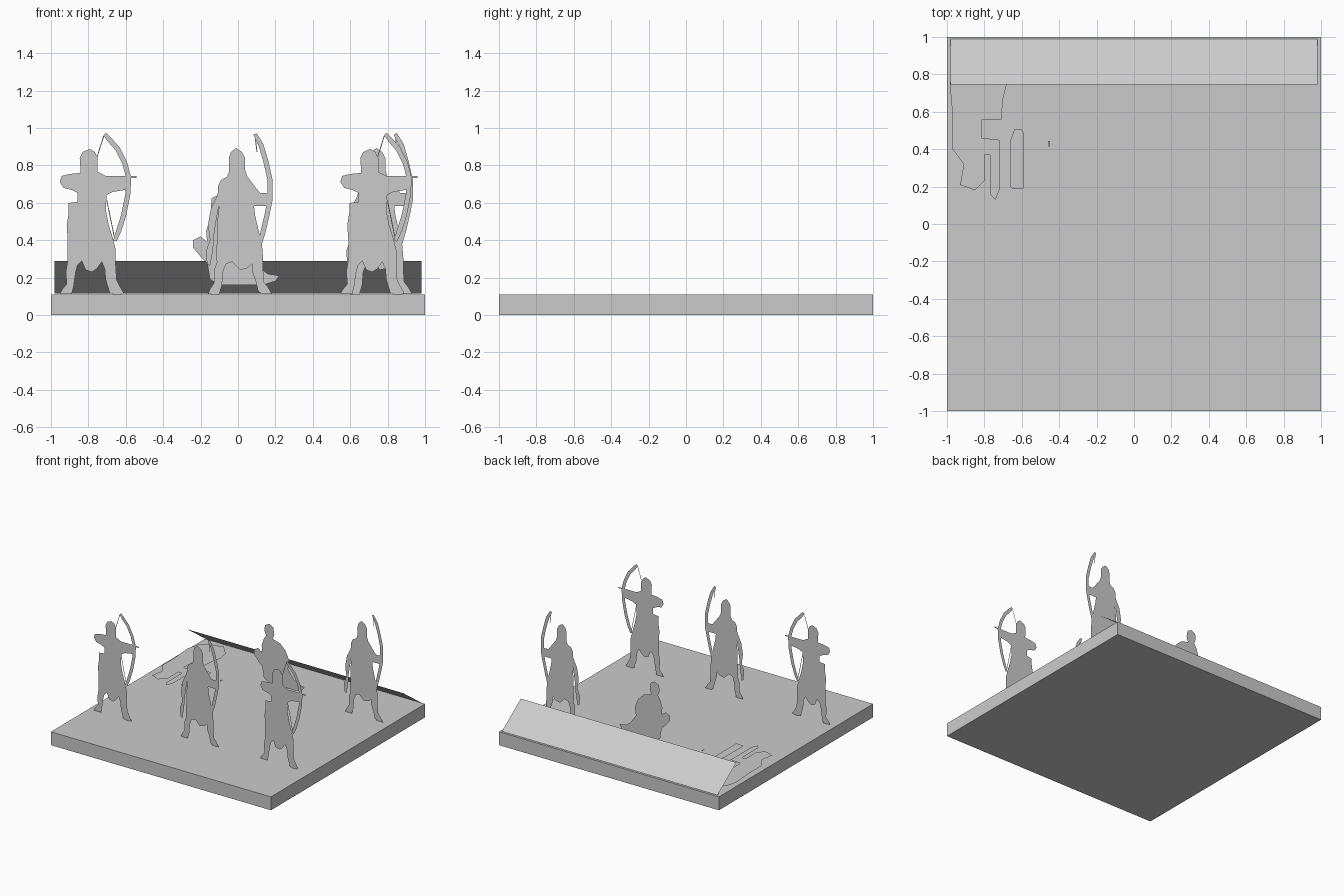
import bpy, bmesh
from mathutils import Vector

U = 187.0  # figure drawing units per model unit
grey = bpy.data.materials.new("light_grey")
grey.diffuse_color = (0.6, 0.6, 0.6, 1)


def make(name, polys):
    """Flat cut-out object from lists of 3D outlines."""
    bm = bmesh.new()
    for pts in polys:
        f = bm.faces.new([bm.verts.new(p) for p in pts])
        f.normal_update()
        if f.normal.y > 0.5 or f.normal.z < -0.5:
            f.normal_flip()
    bmesh.ops.triangulate(bm, faces=bm.faces[:], ngon_method='EAR_CLIP')
    me = bpy.data.meshes.new(name)
    bm.to_mesh(me)
    bm.free()
    me.materials.append(grey)
    ob = bpy.data.objects.new(name, me)
    bpy.context.collection.objects.link(ob)
    return ob


def ribbon(path, width):
    """Strip of constant width with narrower ends, as a closed outline."""
    p = [Vector(q) for q in path]
    left, right = [], []
    for i, q in enumerate(p):
        t = (p[min(i + 1, len(p) - 1)] - p[max(i - 1, 0)]).normalized()
        w = width * (0.7 if i in (0, len(p) - 1) else 1) / 2
        n = Vector((-t.y, t.x)) * w
        left.append(q + n)
        right.append(q - n)
    return left + right[::-1]


def standee(name, outlines, x, y):
    """Upright flat figure at x, y."""
    make(name, [[(x + p[0] / U, y, p[1] / U) for p in o] for o in outlines])


# base slab
bpy.ops.mesh.primitive_cube_add(size=1, location=(0, 0, 0.055))
base = bpy.context.object
base.name = "base_slab"
base.scale = (2, 2, 0.11)
base.data.materials.append(grey)

# leaning panel along the back
make("leaning_panel", [[(-0.98, 0.745, 0.29), (0.98, 0.745, 0.29),
                        (0.98, 0.99, 0.115), (-0.98, 0.99, 0.115)]])

# archer drawing the bow: body, bow, string, arrow
draw_body = [
    (-8, 166), (-15, 163), (-18, 157), (-17, 142), (-28, 141), (-36, 139), (-38, 133),
    (-34, 127), (-26, 125), (-20, 122), (-20, 113), (-29, 112), (-29, 102), (-31, 90),
    (-30, 75), (-30, 55), (-32, 43), (-31, 31), (-36, 25), (-38, 21), (-26, 21),
    (-24, 29), (-22, 43), (-20, 50), (-16, 54), (-12, 45), (-6, 43), (-1, 46),
    (4, 53), (7, 46), (8, 35), (12, 22), (20, 19), (26, 22), (22, 29), (19, 35),
    (18, 50), (18, 65), (15, 77), (11, 90), (8, 105), (9, 120), (15, 123),
    (27, 125), (31, 131), (31, 137), (22, 138), (8, 139), (0, 143), (0, 157), (-3, 163)]
draw_bow = ribbon([(7, 181), (12, 175), (20, 166), (27, 152), (31, 137), (30, 120),
                   (26, 100), (21, 84), (17, 74)], 5)
draw = [draw_body, draw_bow,
        ribbon([(6, 179), (-1, 157)], 1.2), ribbon([(17, 76), (9, 115)], 1.2),
        ribbon([(0, 138), (39, 138)], 2.5)]

# archer at rest: body, hanging arm, bow
rest_body = [
    (-2, 167), (-7, 163), (-9, 157), (-9, 143), (-11, 138), (-17, 135), (-20, 129),
    (-20, 118), (-19, 108), (-21, 90), (-21, 75), (-22, 57), (-21, 53), (-24, 45),
    (-24, 32), (-28, 26), (-30, 21), (-19, 20), (-16, 30), (-15, 43), (-12, 51),
    (-6, 53), (2, 45), (10, 47), (14, 51), (14, 44), (18, 33), (20, 24), (24, 21),
    (34, 21), (30, 28), (26, 33), (25, 47), (25, 57), (24, 70), (21, 83), (17, 100),
    (16, 109), (21, 109), (30, 109), (34, 115), (32, 122), (22, 122), (18, 127),
    (12, 135), (9, 139), (7, 145), (7, 157), (4, 163)]
rest_arm = [(-17, 135), (-21, 119), (-27, 107), (-30, 90), (-28, 75), (-32, 64), (-31, 51),
            (-28, 49), (-25, 65), (-24, 80), (-22, 93), (-19, 110)]
rest_bow = ribbon([(17, 181), (23, 170), (28, 153), (32, 135), (32, 115), (29, 100),
                   (25, 83), (20, 64)], 5)
rest = [rest_body, rest_arm, rest_bow, ribbon([(17, 179), (19, 163)], 1.2)]

# front row
standee("drawing_archer_left", draw, -0.75, -0.51)
standee("resting_archer_front", rest, 0, -0.51)
standee("drawing_archer_right", draw, 0.75, -0.49)
# back row
standee("resting_archer_back", rest, 0.75, 0.55)

# kneeling figure
kneel = [(-.10, .645), (-.065, .625), (-.055, .57), (-.07, .53), (0, .51), (.05, .46),
         (.08, .39), (.07, .32), (.12, .25), (.16, .22), (.22, .21), (.20, .18),
         (.13, .16), (-.10, .16), (-.15, .19), (-.165, .28), (-.19, .30), (-.24, .36),
         (-.24, .40), (-.20, .42), (-.165, .39), (-.17, .45), (-.15, .51), (-.13, .54),
         (-.145, .58), (-.14, .625)]
make("kneeling_figure", [[(x, 0.55, z) for x, z in kneel]])

# fallen figure lying on the slab, with a loose quiver and a scrap
fallen = [(-.985, .75), (-.97, .58), (-.97, .40), (-.91, .32), (-.93, .21), (-.85, .18),
          (-.80, .23), (-.80, .37), (-.77, .37), (-.77, .16), (-.74, .13), (-.72, .18),
          (-.72, .45), (-.815, .46), (-.815, .555), (-.71, .555), (-.70, .67),
          (-.68, .75), (-.70, .84), (-.78, .93), (-.88, .91), (-.96, .85)]
quiver = [(-.66, .20), (-.65, .19), (-.59, .19), (-.59, .49), (-.60, .505), (-.64, .505),
          (-.66, .45)]
scrap = [(-.46, .415), (-.45, .415), (-.45, .445), (-.46, .445)]
make("fallen_figure", [[(x, y, 0.13) for x, y in o] for o in (fallen, quiver, scrap)])
